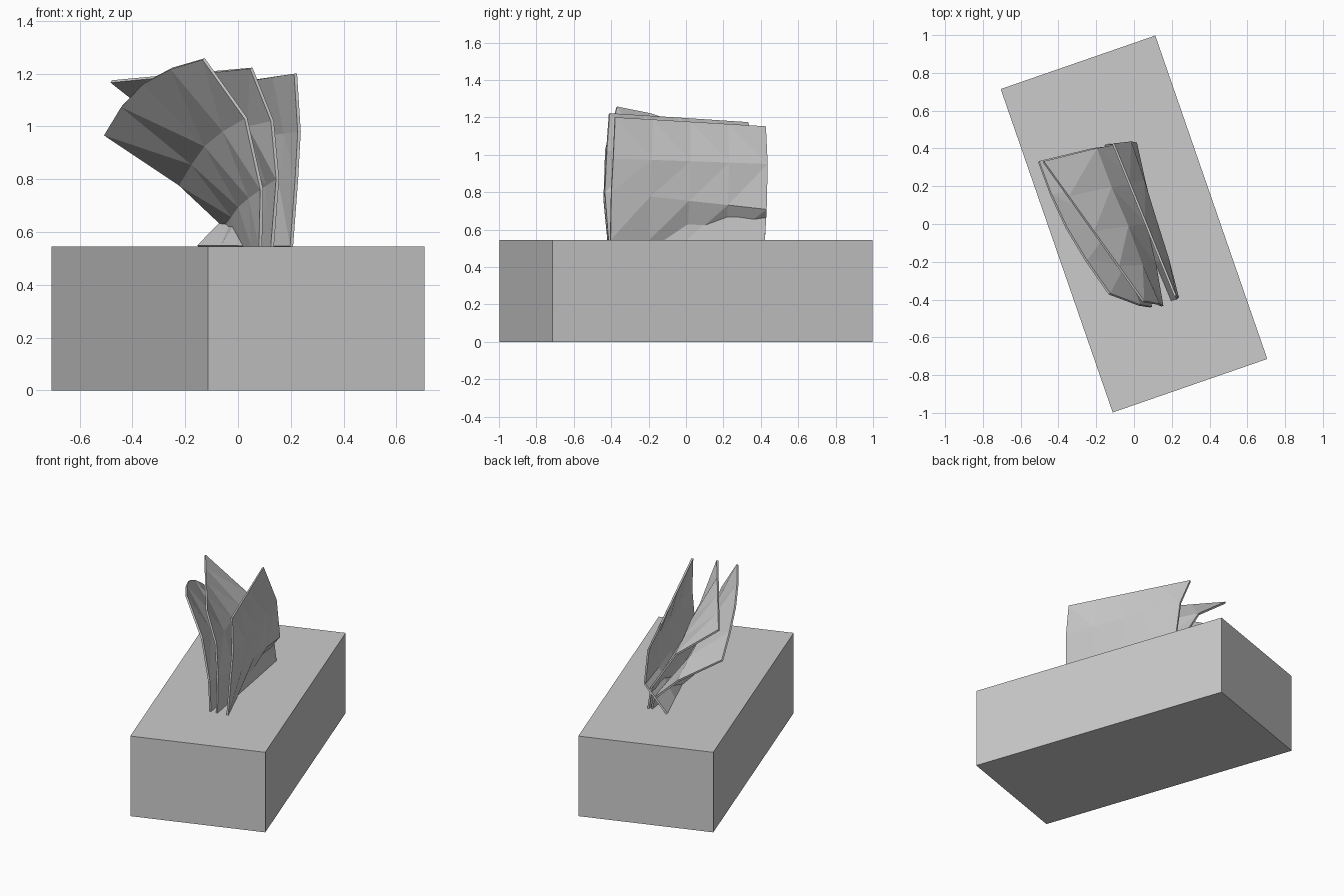
import bpy, bmesh, math, random
from mathutils import Vector

if "Cube" in bpy.data.objects:
    bpy.data.objects.remove(bpy.data.objects["Cube"])

random.seed(4)


def finish(name, bm):
    me = bpy.data.meshes.new(name)
    bm.to_mesh(me)
    bm.free()
    ob = bpy.data.objects.new(name, me)
    bpy.context.collection.objects.link(ob)
    return ob


# Cardboard box
H = 0.545
bm = bmesh.new()
bmesh.ops.create_cube(bm, size=1)
bmesh.ops.scale(bm, vec=(0.866, 1.812, H), verts=bm.verts)
bmesh.ops.translate(bm, vec=(0, 0, H / 2), verts=bm.verts)
box = finish("tissue_box", bm)
box.rotation_euler.z = math.radians(19.1)


def sheet(name, front, back, bow, jitter=0.012, cols=5):
    """Faceted sheet spanned between a front and a back edge, bowed at the top."""
    bm = bmesh.new()
    rows = []
    last = len(front) - 1
    for r, (f, b) in enumerate(zip(front, back)):
        row = []
        for c in range(cols):
            t = c / (cols - 1)
            p = Vector(f).lerp(Vector(b), t)
            p += Vector(bow) * math.sin(math.pi * t) * (r / last) ** 2
            if 0 < c < cols - 1 and 0 < r < last:
                p.x += random.uniform(-jitter, jitter)
            row.append(bm.verts.new(p))
        rows.append(row)
    for r in range(last):
        for c in range(cols - 1):
            bm.faces.new((rows[r][c], rows[r][c + 1], rows[r + 1][c + 1], rows[r + 1][c]))
    bmesh.ops.triangulate(bm, faces=bm.faces)
    ob = finish(name, bm)
    mod = ob.modifiers.new("thickness", 'SOLIDIFY')
    mod.thickness = 0.012
    mod.offset = 0
    return ob


# Pulled-up tissue layers, left to right
sheet("tissue_left",
      [(.085, -.42, H), (.09, -.44, .76), (.03, -.43, 1.03), (-.13, -.37, 1.255)],
      [(-.03, .41, H), (-.05, .42, .62), (-.22, .40, .78), (-.505, .33, .97)],
      (-.04, .0, .05))
sheet("tissue_middle",
      [(.13, -.415, H), (.15, -.435, .80), (.13, -.425, 1.02), (.05, -.41, 1.22)],
      [(-.01, .42, H), (-.04, .43, .70), (-.20, .40, .95), (-.48, .33, 1.17)],
      (0, 0, 0))
sheet("tissue_right",
      [(.203, -.405, H), (.222, -.40, .80), (.232, -.39, .98), (.218, -.38, 1.20)],
      [(-.15, .42, H), (.01, .43, .71), (-.02, .435, .95), (-.11, .425, 1.15)],
      (0, 0, 0))
